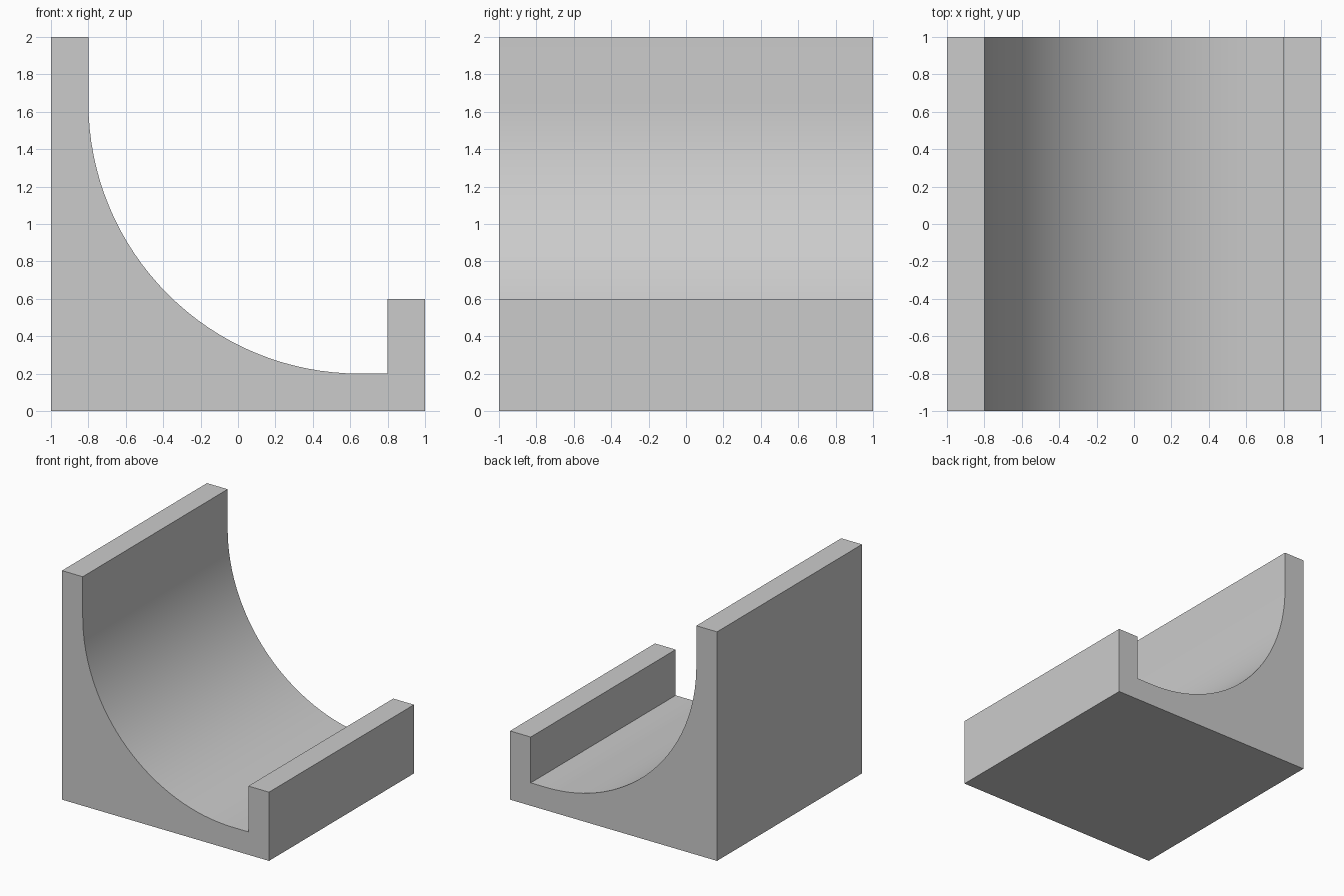
import bpy, bmesh, math

if "Cube" in bpy.data.objects:
    bpy.data.objects.remove(bpy.data.objects["Cube"])

# Side profile (x, z): tall back wall, concave quarter arc, low front lip
R, CX, CZ, STEPS = 1.45, 0.65, 1.65, 32
profile = [(-0.8, 2), (-1, 2), (-1, 0), (1, 0), (1, 0.6), (0.8, 0.6), (0.8, 0.2)]
for i in range(STEPS + 1):
    a = math.radians(270 - 90 * i / STEPS)
    profile.append((CX + R * math.cos(a), CZ + R * math.sin(a)))

# Extrude the profile along y
bm = bmesh.new()
face = bm.faces.new([bm.verts.new((x, -1, z)) for x, z in profile])
ext = bmesh.ops.extrude_face_region(bm, geom=[face], use_keep_orig=True)
new_verts = [g for g in ext["geom"] if isinstance(g, bmesh.types.BMVert)]
bmesh.ops.translate(bm, verts=new_verts, vec=(0, 2, 0))
bmesh.ops.recalc_face_normals(bm, faces=bm.faces)

mesh = bpy.data.meshes.new("curved_ramp")
bm.to_mesh(mesh)
bm.free()
ramp = bpy.data.objects.new("curved_ramp", mesh)
bpy.context.collection.objects.link(ramp)

# Smooth the arc, keep the corners sharp
bpy.context.view_layer.objects.active = ramp
ramp.select_set(True)
bpy.ops.object.shade_smooth_by_angle(angle=math.radians(30))
